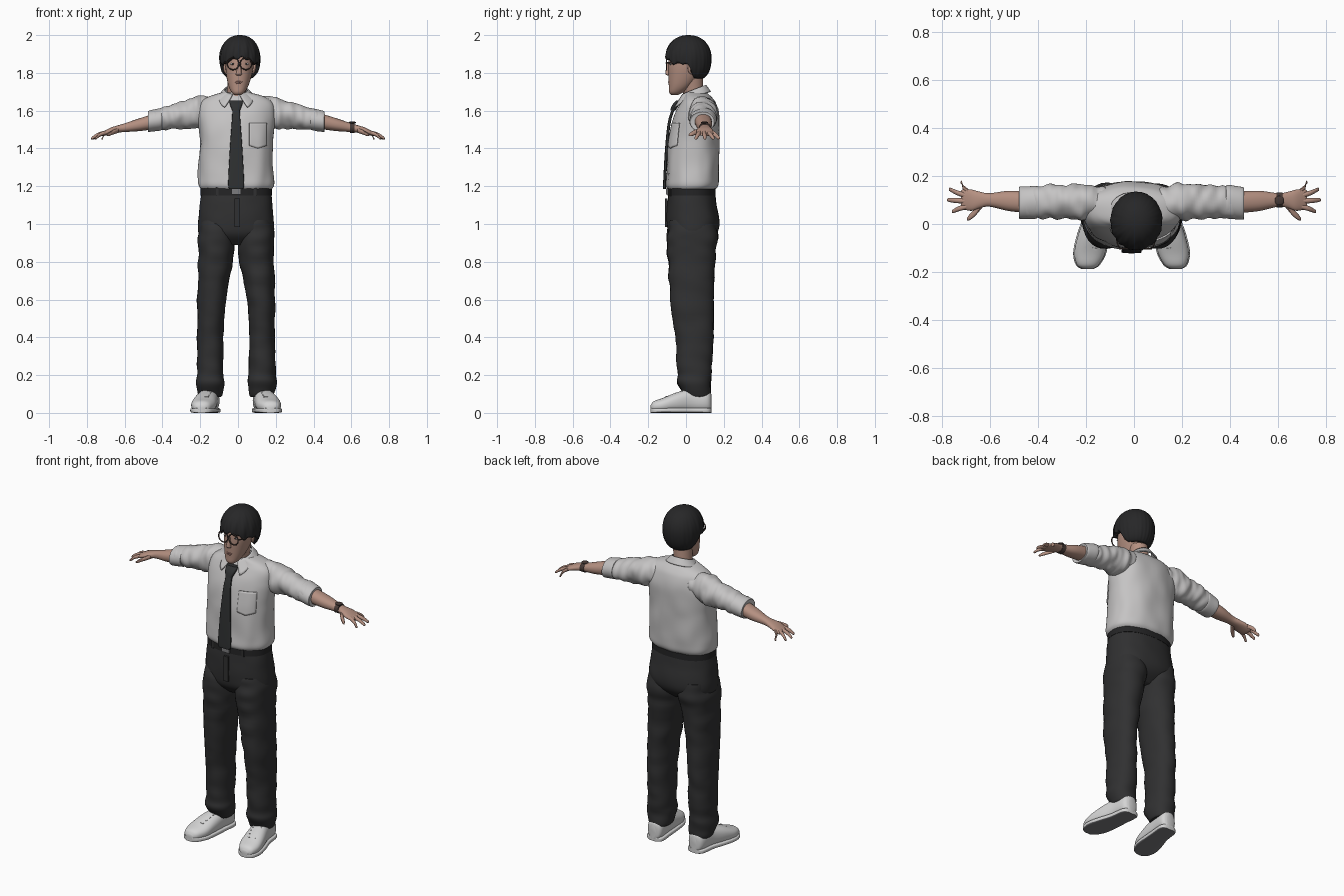
import bpy, bmesh
from math import sin, cos, pi, acos, copysign
from mathutils import Vector, noise

if "Cube" in bpy.data.objects:
    bpy.data.objects.remove(bpy.data.objects["Cube"])

CX = -0.01  # body midline
HX = 0.008  # head midline
SIDES = (("left", 1), ("right", -1))
parts = []


def material(name, r, g, b):
    m = bpy.data.materials.new(name)
    m.use_nodes = True
    m.diffuse_color = (r, g, b, 1)
    bsdf = next(n for n in m.node_tree.nodes if n.type == 'BSDF_PRINCIPLED')
    bsdf.inputs["Base Color"].default_value = (r, g, b, 1)
    bsdf.inputs["Roughness"].default_value = 0.8
    return m


SHIRT = material("shirt_grey", 0.56, 0.55, 0.55)
TROUSER = material("trouser_black", 0.03, 0.03, 0.031)
HAIR = material("hair_black", 0.02, 0.02, 0.021)
SKIN = material("skin", 0.46, 0.28, 0.22)
TIE = material("tie_charcoal", 0.028, 0.03, 0.031)
BELT = material("belt_black", 0.018, 0.018, 0.019)
SHOE = material("shoe_white", 0.66, 0.66, 0.66)
SOLE = material("sole_grey", 0.2, 0.2, 0.21)
BROWN = material("frame_brown", 0.06, 0.04, 0.035)
LIP = material("lip_rose", 0.4, 0.2, 0.17)


def finish(name, bm, mat):
    me = bpy.data.meshes.new(name)
    bm.to_mesh(me)
    bm.free()
    ob = bpy.data.objects.new(name, me)
    bpy.context.collection.objects.link(ob)
    me.materials.append(mat)
    parts.append(ob)
    return ob


def grid(name, nu, nv, f, mat, closed=True, caps=False, thick=0):
    """Surface from f(u, v), optionally closed around u and capped along v."""
    bm = bmesh.new()
    cols = nu if closed else nu + 1
    vs = [[bm.verts.new(f(i / nu, j / nv)) for i in range(cols)] for j in range(nv + 1)]
    for j in range(nv):
        for i in range(nu):
            k = (i + 1) % cols
            bm.faces.new((vs[j][i], vs[j][k], vs[j + 1][k], vs[j + 1][i]))
    if caps:
        bm.faces.new(vs[0])
        bm.faces.new(vs[-1])
    bmesh.ops.remove_doubles(bm, verts=bm.verts, dist=0.00001)
    bmesh.ops.recalc_face_normals(bm, faces=bm.faces)
    ob = finish(name, bm, mat)
    if thick:
        mod = ob.modifiers.new("thickness", 'SOLIDIFY')
        mod.thickness, mod.offset = thick, 0
    return ob


def spline(rows, t):
    i = min(int(t), len(rows) - 2)
    f = t - i
    a, b, c, d = (rows[max(0, min(len(rows) - 1, i + k))] for k in (-1, 0, 1, 2))
    return [q + f / 2 * (r - p + f * (2 * p - 5 * q + 4 * r - s + f * (3 * (q - r) + s - p)))
            for p, q, r, s in zip(a, b, c, d)]


def loft(name, rows, axis, mat, n=32, steps=5, power=2.0, fold=0.0, freq=(14, 14, 14)):
    """Rounded tube through rows of (x, y, z, radius_a, radius_b)."""
    def f(u, v):
        x, y, z, ra, rb = spline(rows, v * (len(rows) - 1))
        c, s = cos(2 * pi * u), sin(2 * pi * u)
        c, s = (copysign(abs(w) ** (2 / power), w) for w in (c, s))
        c, s = c * max(ra, 0.001), s * max(rb, 0.001)
        p = {'Z': (x + c, y + s, z), 'X': (x, y + c, z + s), 'Y': (x + c, y, z + s)}[axis]
        if fold:
            k = fold * noise.noise(Vector(a * b for a, b in zip(p, freq)))
            p = Vector((x, y, z)).lerp(Vector(p), 1 + k)
        return p
    return grid(name, n, steps * (len(rows) - 1), f, mat, caps=True)


def sided(rows, s, mid=CX):
    return [(mid + s * r[0],) + tuple(r[1:]) for r in rows]


def ball(name, loc, size, mat, rot=0):
    bm = bmesh.new()
    bmesh.ops.create_uvsphere(bm, u_segments=20, v_segments=12, radius=1)
    ob = finish(name, bm, mat)
    ob.location, ob.scale, ob.rotation_euler.y = loc, size, rot
    return ob


def box(name, loc, size, mat, rot=(0, 0, 0)):
    bm = bmesh.new()
    bmesh.ops.create_cube(bm, size=1)
    ob = finish(name, bm, mat)
    ob.location, ob.scale, ob.rotation_euler = loc, size, rot
    return ob


# Shirt body with chest pocket
shirt = loft("shirt_body", [(CX, .03, 1.18, .18, .12), (CX, .033, 1.205, .198, .137),
             (CX, .036, 1.26, .2, .138), (CX, .04, 1.4, .192, .136), (CX, .047, 1.5, .197, .13),
             (CX, .056, 1.58, .2, .117), (CX, .062, 1.64, .193, .094), (CX, .06, 1.672, .155, .075),
             (CX, .05, 1.695, .08, .06)], 'Z', SHIRT, n=64, steps=7, power=2.4,
             fold=.05, freq=(13, 13, 7))
pocket = grid("chest_pocket", 12, 12, lambda u, v: (.06 + .092 * u, -.3,
              1.535 - v * (.12 + .015 * (1 - abs(2 * u - 1)))), SHIRT, closed=False, thick=.006)
wrap = pocket.modifiers.new("wrap", 'SHRINKWRAP')
wrap.target, wrap.wrap_method, wrap.offset = shirt, 'PROJECT', .004
wrap.use_project_y, wrap.use_positive_direction = True, True
pocket.modifiers.move(1, 0)


# Folded collar, open at the throat
def collar(u, v):
    a = (.3 + .12 * v) + u * (2 * pi - .6 - .24 * v)
    back, front = (1 - cos(a)) / 2, max(0, cos(a)) ** 3
    return (CX + sin(a) * (.06 + .035 * v + .07 * v * front),
            .042 - cos(a) * (.062 + .025 * v + .03 * v * front),
            1.685 + .05 * back - v * (.035 + .045 * front))


grid("collar", 48, 6, collar, SHIRT, closed=False, thick=.007)

# Tie and knot
loft("tie", [(CX, -.066, 1.61, .019, .008), (CX, -.088, 1.54, .023, .008),
     (CX, -.103, 1.4, .033, .008), (CX, -.113, 1.22, .042, .008), (CX, -.114, 1.185, .036, .007)],
     'Z', TIE, power=4)
loft("tie_knot", [(CX, -.036, 1.655, .036, .014), (CX, -.055, 1.63, .032, .018),
     (CX, -.07, 1.6, .02, .014)], 'Z', TIE, power=3)

# Trousers, belt and buckle
loft("trouser_seat", [(CX, .03, 1.19, .183, .12), (CX, .032, 1.1, .193, .131),
     (CX, .038, 1.0, .201, .139), (CX, .034, .94, .19, .122), (CX, .03, .89, .12, .07)],
     'Z', TROUSER, n=48, power=2.3, fold=.02)
loft("belt", [(CX, .03, z, .189, .127) for z in (1.152, 1.172, 1.192)], 'Z', BELT, n=48, power=2.3)
box("belt_buckle", (CX, -.1, 1.172), (.05, .012, .034), SOLE)
box("trouser_fly", (CX + .006, -.105, 1.06), (.028, .012, .15), TROUSER)
for x in (-.11, .09):
    box("belt_loop", (x, -.079, 1.172), (.014, .014, .05), TROUSER)

leg = [(.1, .037, 1.02, .09, .12), (.103, .034, .94, .098, .135), (.109, .029, .82, .093, .124),
       (.13, .032, .6, .075, .114), (.136, .044, .4, .069, .1), (.138, .045, .22, .071, .09),
       (.137, .043, .16, .074, .088), (.134, .058, .1, .066, .072), (.134, .06, .085, .058, .064)]
shoe = [(.183, -.187, .026, .02, .014), (.182, -.17, .034, .045, .028), (.174, -.12, .041, .064, .039),
        (.162, -.05, .055, .062, .053), (.146, .03, .066, .052, .064), (.138, .1, .064, .05, .062),
        (.136, .125, .06, .04, .055), (.136, .134, .055, .022, .045)]
# Flat sole following the shoe outline
sole = [(x, y, .013, w + .005, .013) for x, y, z, w, h in shoe]

sleeve = [(.1, .085, 1.605, .06, .06), (.19, .09, 1.592, .076, .084), (.27, .093, 1.578, .072, .074),
          (.36, .092, 1.563, .068, .063), (.44, .09, 1.547, .064, .053)]
cuff = [(.395, .091, 1.555, .062, .052), (.4, .091, 1.555, .069, .059),
        (.462, .088, 1.543, .067, .056), (.465, .088, 1.542, .058, .047)]
forearm = [(.43, .09, 1.546, .045, .042), (.52, .096, 1.526, .042, .034), (.6, .1, 1.51, .028, .023),
           (.64, .1, 1.502, .034, .019), (.675, .099, 1.493, .044, .017),
           (.71, .103, 1.479, .042, .012), (.72, .103, 1.475, .034, .008)]
# Finger root y, tip x and tip y, from little finger to index
fingers = [(.135, .722, .172), (.116, .77, .143), (.095, .777, .1), (.074, .758, .053)]

for side, s in SIDES:
    loft(side + "_trouser_leg", sided(leg, s), 'Z', TROUSER, steps=8, power=2.2,
         fold=.09, freq=(9, 9, 16))
    loft(side + "_shoe", sided(shoe, s), 'Y', SHOE, power=2.3)
    ob = loft(side + "_shoe_sole", sided(sole, s), 'Y', SHOE, power=5)
    ob.data.materials.append(SOLE)
    for p in ob.data.polygons:
        p.material_index = int(p.normal.z < -.6)
    for k in range(4):
        box(side + "_lace", (CX + s * (.17 - .005 * k), -.1 + .025 * k, .084 + .009 * k),
            (.05, .009, .008), SHOE, (.4, 0, s * .2))
    loft(side + "_sleeve", sided(sleeve, s), 'X', SHIRT, steps=9, fold=.16, freq=(30, 14, 14))
    loft(side + "_rolled_cuff", sided(cuff, s), 'X', SHIRT, fold=.06)
    loft(side + "_forearm_and_palm", sided(forearm, s, 0), 'X', SKIN, power=2.2)
    for root, tx, ty in fingers:
        mx, my = (.7 + tx) / 2, (root + ty) / 2
        rows = [(.69, root, 1.487, .011, .011), (mx, my, 1.474, .0105, .0105),
                (tx - .006, ty, 1.455, .008, .008), (tx, ty, 1.451, .003, .003)]
        loft(side + "_finger", sided(rows, s, 0), 'X', SKIN, n=12)
    thumb = [(.632, .085, 1.497, .018, .014), (.66, .05, 1.486, .016, .012),
             (.685, .027, 1.474, .012, .009), (.695, .02, 1.469, .004, .003)]
    loft(side + "_thumb", sided(thumb, s, 0), 'X', SKIN, n=12)

# Wristwatch on the left arm
loft("watch_strap", [(x, .1, 1.509, .032, .027) for x in (.592, .605, .618)], 'X', BROWN)
ball("watch_dial", (.605, .098, 1.537), (.02, .02, .006), BROWN)

# Neck and head
loft("neck", [(CX, .045, 1.6, .055, .055), (CX, .04, 1.68, .05, .053), (0, .03, 1.77, .052, .06)],
     'Z', SKIN)
loft("face", [(-.002, -.06, 1.682, .016, .016), (0, -.052, 1.697, .034, .037),
     (.002, -.031, 1.73, .052, .06), (.005, -.01, 1.78, .066, .083), (HX, .003, 1.83, .074, .097),
     (HX, .012, 1.88, .077, .103), (HX, .014, 1.93, .068, .094), (HX, .014, 1.97, .03, .04)],
     'Z', SKIN, power=2.2)
loft("nose", [(.004, -.09, 1.785, .01, .006), (.004, -.094, 1.793, .016, .014),
     (.005, -.095, 1.805, .013, .014), (HX, -.092, 1.85, .008, .009)], 'Z', SKIN, n=16)
ball("upper_lip", (.003, -.088, 1.752), (.021, .007, .005), LIP)
ball("lower_lip", (.003, -.086, 1.744), (.017, .008, .005), LIP)
for side, s in SIDES:
    x = HX + s * .034
    ball(side + "_ear", (HX + s * .077, .03, 1.825), (.01, .021, .033), SKIN, s * .2)
    ball(side + "_eye", (x, -.079, 1.848), (.014, .007, .006), SHOE)
    ball(side + "_iris", (x, -.083, 1.848), (.006, .005, .006), HAIR)
    ball(side + "_eyebrow", (x, -.08, 1.876), (.019, .007, .004), HAIR)

    # Round spectacles
    bpy.ops.mesh.primitive_torus_add(major_radius=.031, minor_radius=.0035, major_segments=32,
                                     minor_segments=8, location=(x, -.103, 1.848),
                                     rotation=(pi / 2, 0, 0))
    rim = bpy.context.object
    rim.name = side + "_spectacle_rim"
    rim.data.materials.append(BROWN)
    parts.append(rim)
    temple = [(.064, -.103, 1.855, .003, .004), (.079, -.07, 1.854, .003, .004),
              (.083, .035, 1.85, .003, .004)]
    loft(side + "_spectacle_arm", sided(temple, s, HX), 'Y', BROWN, n=8)
box("spectacle_bridge", (HX, -.105, 1.853), (.012, .005, .005), BROWN)


# Hair: a rippled cap ending at a jagged hairline
def ramp(x, lo, hi):
    t = max(0, min(1, (x - lo) / (hi - lo)))
    return t * t * (3 - 2 * t)


def hair(u, v):
    a = 2 * pi * u
    b = (1 - cos(a)) / 2
    edge = -.03 * ramp(b, 0, .16) - .08 * ramp(b, .42, .72) + .009 * sin(13 * a) * (1 - b)
    phi = v * acos(max(-.92, edge / .12))
    r = sin(phi) ** (.5 if phi > pi / 2 else .9)
    r *= 1 + .022 * v * sin(13 * a + 5 * v) * (1.2 - b) + .01 * v * sin(29 * a - 4 * v)
    return (.01 + .108 * r * sin(a), .013 - .122 * r * cos(a), 1.88 + .12 * cos(phi))


cap = grid("hair", 120, 20, hair, HAIR)
shell = cap.modifiers.new("thickness", 'SOLIDIFY')
shell.thickness, shell.offset = .02, -1

# Smooth shading with sharp creases
bpy.ops.object.select_all(action='DESELECT')
for ob in parts:
    ob.select_set(True)
bpy.context.view_layer.objects.active = parts[0]
bpy.ops.object.shade_smooth_by_angle(angle=.7)
